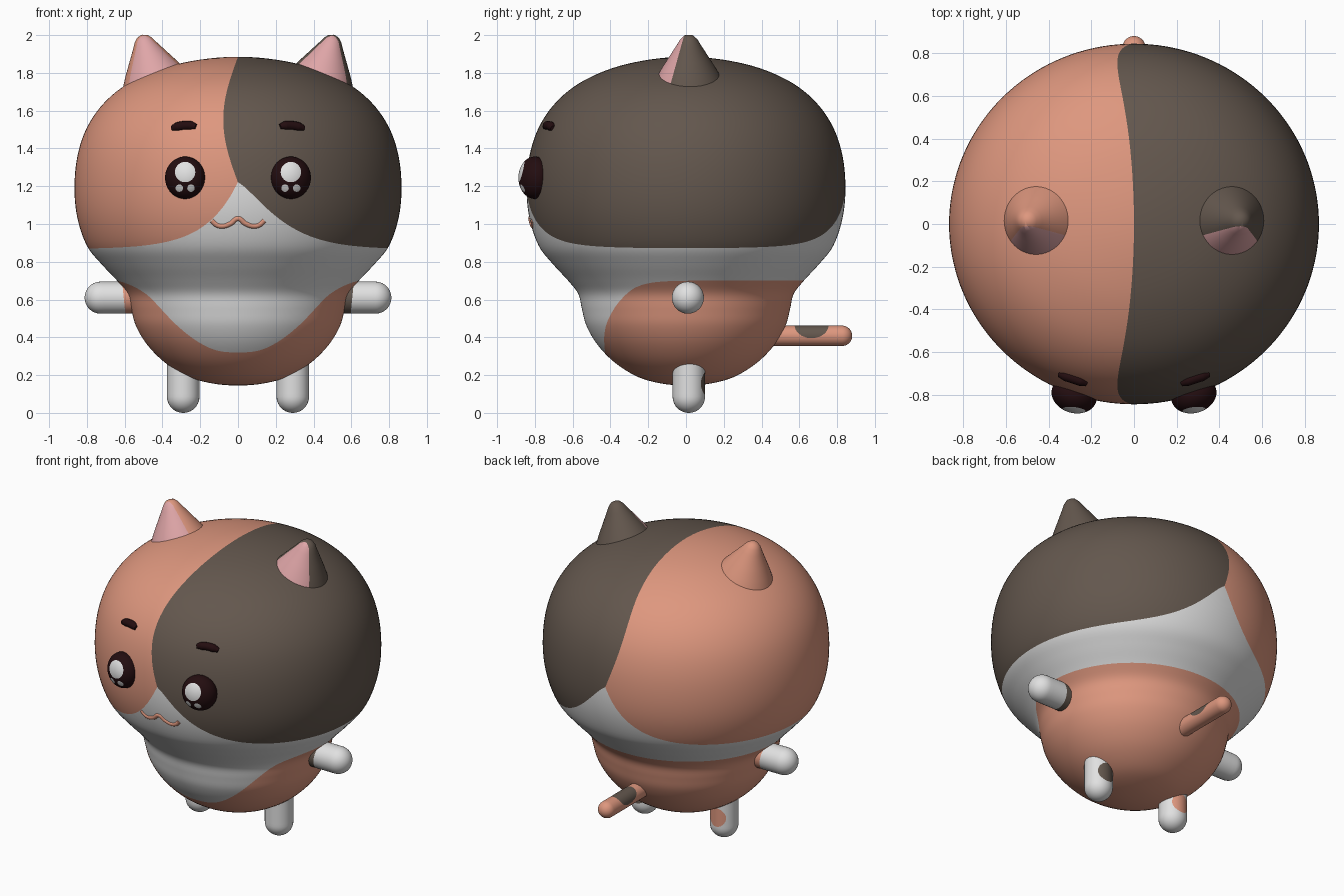
import bpy
import bmesh
from math import sin, cos, pi, exp, atan2, degrees, hypot, sqrt, radians
from mathutils import Matrix, Vector

cube = bpy.data.objects.get("Cube")
if cube:
    bpy.data.objects.remove(cube)


def material(name, rgb):
    m = bpy.data.materials.new(name)
    m.use_nodes = True
    m.diffuse_color = (*rgb, 1)
    m.node_tree.nodes["Principled BSDF"].inputs["Base Color"].default_value = (*rgb, 1)
    return m


WHITE = material("white_fur", (0.75, 0.75, 0.75))
ORANGE = material("orange_fur", (0.73, 0.31, 0.21))
DARK = material("dark_brown_fur", (0.125, 0.095, 0.075))
PINK = material("inner_ear_pink", (0.74, 0.38, 0.39))
BLACK = material("eye_black", (0.017, 0.004, 0.005))


def lathe(profile, segments, matrix=Matrix()):
    """Revolve (radius, height) points around z; zero radius makes a pole."""
    bm = bmesh.new()
    rings = []
    for r, z in profile:
        if r < 1e-5:
            rings.append([bm.verts.new((0, 0, z))] * segments)
        else:
            rings.append([bm.verts.new((r * cos(2 * pi * i / segments),
                                        r * sin(2 * pi * i / segments), z))
                          for i in range(segments)])
    for low, high in zip(rings, rings[1:]):
        for i in range(segments):
            j = (i + 1) % segments
            loop = list(dict.fromkeys((low[i], low[j], high[j], high[i])))
            bm.faces.new(loop)
    bm.transform(matrix)
    return bm


def cut(bm, f):
    """Cut the faces along the line where f(point) changes sign."""
    value = {v: f(v.co) for v in bm.verts}
    new = []
    for e in list(bm.edges):
        a, b = e.verts
        fa, fb = value[a], value[b]
        if fa * fb < 0 and min(abs(fa), abs(fb)) > 1e-4:
            new.append(bmesh.utils.edge_split(e, a, fa / (fa - fb))[1])
    new += [v for v, val in value.items() if abs(val) <= 1e-4]
    if new:
        bmesh.ops.connect_verts(bm, verts=new)


def finish(name, bm, mats, cuts=(), rule=None):
    for f in cuts:
        cut(bm, f)
    if rule:
        for face in bm.faces:
            face.material_index = rule(face.calc_center_median())
    bmesh.ops.recalc_face_normals(bm, faces=bm.faces)
    mesh = bpy.data.meshes.new(name)
    bm.to_mesh(mesh)
    bm.free()
    for m in mats:
        mesh.materials.append(m)
    mesh.shade_smooth()
    obj = bpy.data.objects.new(name, mesh)
    bpy.context.collection.objects.link(obj)
    return obj


def smooth_profile(pts, steps):
    """Catmull-Rom through the profile points."""
    p = [Vector(q) for q in pts]
    p = [Vector((-p[1].x, p[1].y))] + p + [Vector((-p[-2].x, p[-2].y))]
    out = []
    for a, b, c, d in zip(p, p[1:], p[2:], p[3:]):
        for k in range(steps):
            t = k / steps
            out.append(0.5 * (2 * b + (c - a) * t + (2 * a - 5 * b + 4 * c - d) * t * t
                              + (3 * b - a - 3 * c + d) * t ** 3))
    return out + [p[-2]]


# Head and body: one revolved shape, slightly narrower front to back
DEPTH = 0.975
outline = smooth_profile([
    (0, .145), (.13, .155), (.26, .19), (.385, .265), (.48, .36), (.54, .46),
    (.565, .55), (.585, .63), (.64, .70), (.725, .79), (.80, .885), (.85, 1.03),
    (.866, 1.19), (.85, 1.36), (.80, 1.51), (.71, 1.64), (.58, 1.745),
    (.40, 1.825), (.20, 1.87), (0, 1.885)], 5)


def front_y(x, z):
    for a, b in zip(outline, outline[1:]):
        if a.y <= z <= b.y:
            r = a.x + (b.x - a.x) * (z - a.y) / (b.y - a.y)
            return -DEPTH * sqrt(r * r - x * x)


def parting(p):  # wavy line between the dark and the orange side
    return p.x + 0.078 * max(0, sin(pi * min(1, (1.885 - p.z) / 0.665)))


def head_patch(p):  # lower edge of the head colours, peaked at the muzzle
    x = abs(p.x)
    peak = exp(-(x / 0.26) ** 1.3) if p.x > 0 else exp(-x / 0.17)
    return p.z - 0.867 - 0.355 * peak


def body_patch(p):  # orange lower body, dipping below a white chest
    phi = degrees(atan2(abs(p.x), -p.y))
    return p.z - 0.70 + 0.38 * exp(-(phi / 48) ** 3)


def body_colour(p):
    if head_patch(p) > 0:
        return 2 if parting(p) > 0 else 1
    return 1 if body_patch(p) < 0 else 0


finish("head_and_body", lathe(outline, 144, Matrix.Diagonal((1, DEPTH, 1, 1))),
       (WHITE, ORANGE, DARK), (parting, head_patch, body_patch), body_colour)


def capsule(start, tip, r, segments=32):
    start, tip = Vector(start), Vector(tip)
    length = (tip - start).length
    n = 14
    prof = [(0, 0)] + [(r, (length - r) * k / n) for k in range(n)]
    prof += [(r * cos(k * pi / 20), length - r + r * sin(k * pi / 20)) for k in range(11)]
    turn = (tip - start).to_track_quat('Z', 'Y').to_matrix().to_4x4()
    return lathe(prof, segments, Matrix.Translation(start) @ turn)


def eye_highlight(s):
    spots = ((0, 1.275, .054), (-.031, 1.19, .02), (.031, 1.19, .02))
    return lambda p: min(hypot(p.x - s * .28 - dx, p.z - z) - r for dx, z, r in spots)


def tube(name, pts, depth, sink, mat, taper=1.0):
    """A rounded strand lying on the face through (x, z) points."""
    curve = bpy.data.curves.new(name, 'CURVE')
    curve.dimensions = '3D'
    curve.bevel_depth = depth
    curve.bevel_resolution = 4
    curve.use_fill_caps = True
    spline = curve.splines.new('BEZIER')
    spline.bezier_points.add(len(pts) - 1)
    for bp, (x, z) in zip(spline.bezier_points, pts):
        bp.co = (x, front_y(x, z) + sink, z)
        bp.handle_left_type = bp.handle_right_type = 'AUTO'
    spline.bezier_points[0].radius = spline.bezier_points[-1].radius = taper
    curve.materials.append(mat)
    bpy.context.collection.objects.link(bpy.data.objects.new(name, curve))


for side, s, fur in (("left", 1, DARK), ("right", -1, ORANGE)):
    # Ear: blunt cone leaning outwards, pink on its front
    cone = [(0, -.37), (.21, -.37), (.183, -.31), (.145, -.24), (.105, -.175),
            (.065, -.11), (.047, -.079), (.027, -.058), (0, -.05)]
    place = Matrix.Translation((s * .523, .015, 2.05)) @ Matrix.Rotation(s * radians(16), 4, 'Y')
    inner = lambda p: p.y + 0.015 + 0.28 * (1.98 - p.z)
    finish(side + "_ear", lathe(cone, 48, place), (fur, PINK), (inner,),
           lambda p: int(inner(p) < 0))

    # Arm: white paw with a coloured root
    root = lambda p: s * p.x - 0.605 - 0.1 * (p.z - 0.61)
    finish(side + "_arm", capsule((s * .42, .01, .61), (s * .812, .01, .61), .085),
           (WHITE, fur), (root,), lambda p: int(root(p) < 0))

    # Leg: white with a coloured spot behind
    spot = lambda p: hypot(hypot(p.x - s * .29, p.y - .1), p.z - .155) - 0.062
    finish(side + "_leg", capsule((s * .29, .015, .32), (s * .29, .015, 0), .086),
           (WHITE, fur), (spot,), lambda p: int(spot(p) < 0))

    # Eye: flattened ball with painted highlights
    ball = [(sin(k * pi / 36), -cos(k * pi / 36)) for k in range(37)]
    ball[0], ball[-1] = (0, -1), (0, 1)
    place = (Matrix.Translation((s * .28, -.8, 1.245)) @ Matrix.Rotation(s * radians(17), 4, 'Z')
             @ Matrix.Diagonal((.108, .085, .112, 1)))
    shine = eye_highlight(s)
    finish(side + "_eye", lathe(ball, 64, place), (BLACK, WHITE), (shine,),
           lambda p: int(shine(p) < 0))

    # Eyebrow
    tube(side + "_eyebrow", [(s * .222, 1.515), (s * .25, 1.521), (s * .285, 1.521),
                             (s * .32, 1.515), (s * .35, 1.506)], .024, 0, BLACK, .6)

# Mouth: thin wavy line
tube("mouth", [(-.138, 1.02), (-.115, .998), (-.085, .99), (-.04, 1.003), (0, 1.03),
               (.04, 1.003), (.085, .99), (.115, .998), (.138, 1.02)], .015, .008, ORANGE)

# Tail with a dark saddle
saddle = lambda p: hypot((p.y - .665) / .09, (p.z - .465) / .07) - 1
finish("tail", capsule((0, .4, .408), (0, .88, .408), .054), (ORANGE, DARK), (saddle,),
       lambda p: int(saddle(p) < 0))
